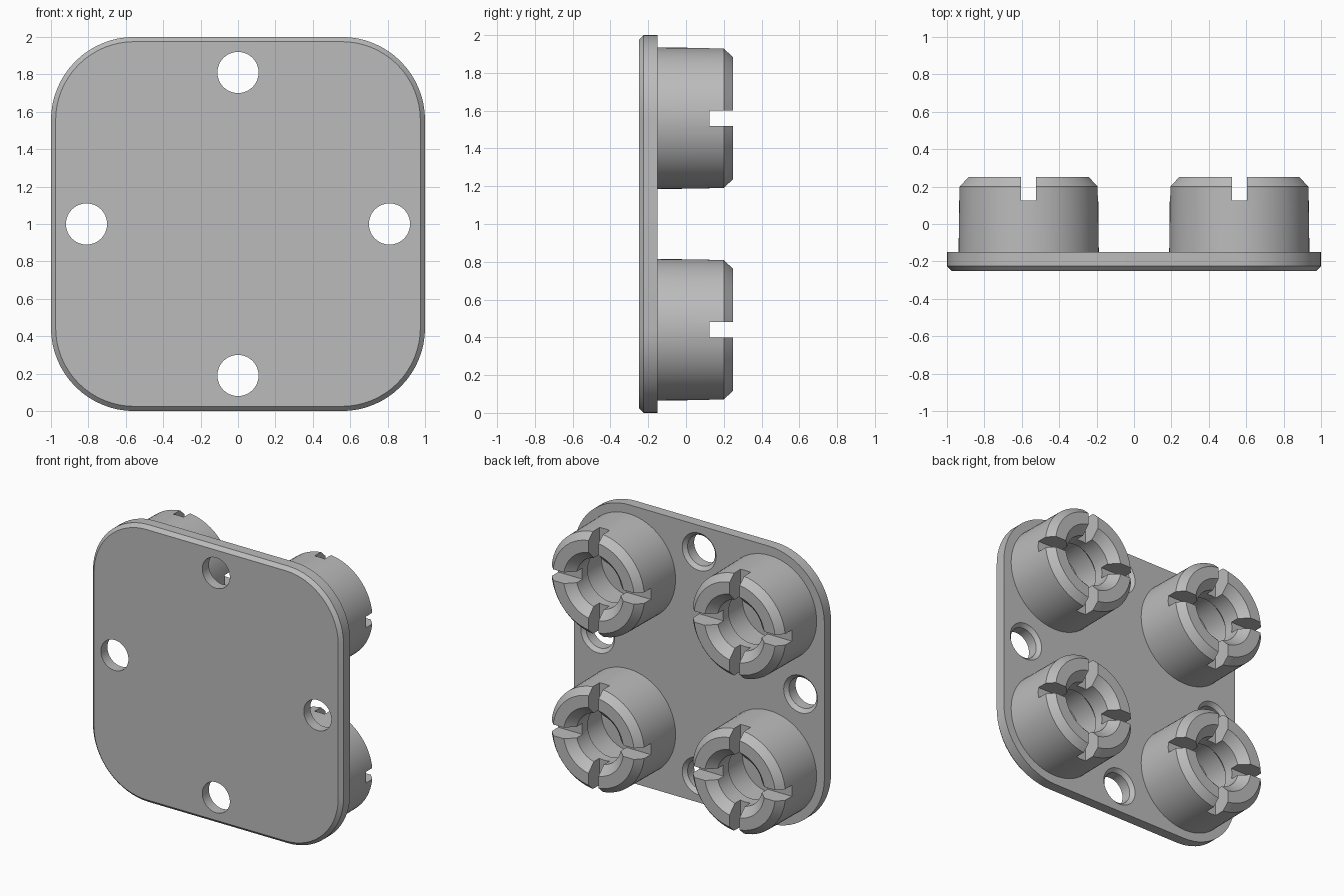
import bpy, bmesh, math
from mathutils import Matrix, Vector

cube = bpy.data.objects.get("Cube")
if cube:
    bpy.data.objects.remove(cube, do_unlink=True)

grey = bpy.data.materials.new("light grey")
grey.use_nodes = True
grey.diffuse_color = (0.5, 0.5, 0.5, 1)
grey.node_tree.nodes["Principled BSDF"].inputs["Base Color"].default_value = (0.5, 0.5, 0.5, 1)

FRONT, BACK, TIP = -0.25, -0.15, 0.25


def finish(name, bm, cutter=False):
    bmesh.ops.remove_doubles(bm, verts=bm.verts, dist=1e-5)
    bmesh.ops.recalc_face_normals(bm, faces=bm.faces)
    mesh = bpy.data.meshes.new(name)
    bm.to_mesh(mesh)
    bm.free()
    mesh.materials.append(grey)
    ob = bpy.data.objects.new(name, mesh)
    bpy.context.collection.objects.link(ob)
    ob.hide_render = cutter
    ob.hide_set(cutter)
    return ob


def lathe(name, profile, centre, cutter=False, steps=64):
    """Spin (radius, y) points about a y axis through centre."""
    bm = bmesh.new()
    vs = [bm.verts.new((centre[0] + r, y, centre[1])) for r, y in profile]
    edges = [bm.edges.new(pair) for pair in zip(vs, vs[1:])]
    bmesh.ops.spin(bm, geom=vs + edges, cent=(centre[0], 0, centre[1]), axis=(0, 1, 0),
                   angle=math.tau, steps=steps)
    return finish(name, bm, cutter)


def rounded_loop(bm, half, radius, y):
    """Rounded square ring at depth y."""
    ring, inner = [], half - radius
    for q, (sx, sz) in enumerate(((1, 1), (-1, 1), (-1, -1), (1, -1))):
        for i in range(17):
            a = (q + i / 16) * math.pi / 2
            ring.append(bm.verts.new((sx * inner + radius * math.cos(a), y,
                                      1 + sz * inner + radius * math.sin(a))))
    return ring


def cut(ob, cutter):
    mod = ob.modifiers.new("cut", "BOOLEAN")
    mod.operation = "DIFFERENCE"
    mod.solver = "EXACT"
    mod.object = cutter


def smooth(ob):
    bpy.ops.object.select_all(action="DESELECT")
    ob.select_set(True)
    bpy.context.view_layer.objects.active = ob
    for mod in list(ob.modifiers):
        bpy.ops.object.modifier_apply(modifier=mod.name)
    bpy.ops.object.shade_smooth_by_angle(angle=math.radians(25))


# Plate with rounded corners and a chamfered front edge
bm = bmesh.new()
rings = [rounded_loop(bm, 0.975, 0.42, FRONT), rounded_loop(bm, 1, 0.445, FRONT + 0.025),
         rounded_loop(bm, 1, 0.445, BACK)]
for a, b in zip(rings, rings[1:]):
    for i in range(len(a)):
        j = (i + 1) % len(a)
        bm.faces.new((a[i], a[j], b[j], b[i]))
bm.faces.new(rings[0])
bm.faces.new(rings[-1])
plate = finish("plate", bm)

# Four bolt holes, countersunk at the back
hole_profile = [(0, FRONT - 0.1), (0.11, FRONT - 0.1), (0.11, BACK - 0.025),
                (0.145, BACK + 0.01), (0, BACK + 0.01)]
for x, z in ((0, 0.19), (0, 1.81), (-0.81, 1), (0.81, 1)):
    cut(plate, lathe("hole_cutter", hole_profile, (x, z), True))
smooth(plate)

# Four slotted sockets with a chamfered tip and a narrow lip over a wider bore
socket_profile = [(0, BACK - 0.02), (0.375, BACK - 0.02), (0.371, 0.2), (0.325, TIP),
                  (0.24, TIP), (0.18, 0.19), (0.18, 0.06), (0.21, 0.03),
                  (0.21, BACK + 0.01), (0, BACK + 0.01)]
for row, z in (("lower", 0.44), ("upper", 1.56)):
    for side, x in (("right", -0.563), ("left", 0.563)):
        socket = lathe(f"{row}_{side}_socket", socket_profile, (x, z))
        for size in ((0.08, 0.4, 1), (1, 0.4, 0.08)):
            bm = bmesh.new()
            bmesh.ops.create_cube(bm, size=1)
            bmesh.ops.scale(bm, vec=Vector(size), verts=bm.verts)
            bmesh.ops.translate(bm, vec=(x, 0.325, z), verts=bm.verts)
            cut(socket, finish("slot_cutter", bm, True))
        smooth(socket)
